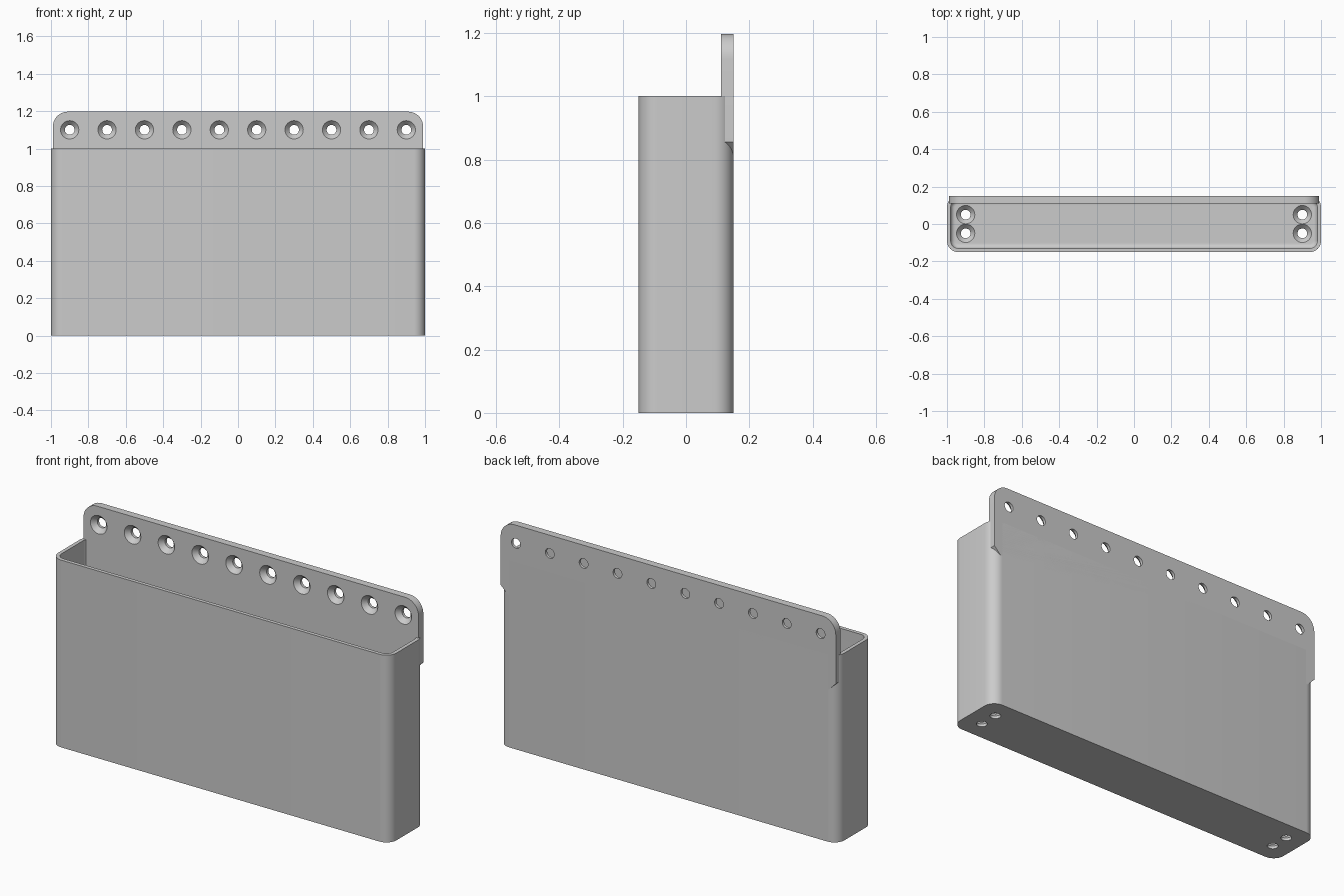
import bpy, bmesh, math
from mathutils import Matrix, Vector

cube = bpy.data.objects.get("Cube")
if cube:
    bpy.data.objects.remove(cube, do_unlink=True)

# Single grey material
grey = bpy.data.materials.new("plain grey")
grey.use_nodes = True
colour = (0.6, 0.6, 0.6, 1)
grey.diffuse_color = colour
grey.node_tree.nodes["Principled BSDF"].inputs["Base Color"].default_value = colour


def make_object(name, bm):
    bmesh.ops.recalc_face_normals(bm, faces=bm.faces)
    mesh = bpy.data.meshes.new(name)
    bm.to_mesh(mesh)
    bm.free()
    mesh.materials.append(grey)
    obj = bpy.data.objects.new(name, mesh)
    bpy.context.collection.objects.link(obj)
    return obj


def activate(obj):
    bpy.ops.object.select_all(action='DESELECT')
    obj.select_set(True)
    bpy.context.view_layer.objects.active = obj


def cut(obj, cutter):
    mod = obj.modifiers.new("cut", 'BOOLEAN')
    mod.operation = 'DIFFERENCE'
    mod.solver = 'EXACT'
    mod.object = cutter
    activate(obj)
    bpy.ops.object.modifier_apply(modifier=mod.name)
    bpy.data.objects.remove(cutter, do_unlink=True)


def rounded_box(name, half_x, half_y, low, high, radius, floor_radius=0):
    bm = bmesh.new()
    bmesh.ops.create_cube(bm, size=1)
    for v in bm.verts:
        v.co = (v.co.x * 2 * half_x, v.co.y * 2 * half_y, low if v.co.z < 0 else high)
    upright = [e for e in bm.edges if abs(e.verts[0].co.z - e.verts[1].co.z) > 0.1]
    bmesh.ops.bevel(bm, geom=upright, offset=radius, segments=10, profile=0.5, affect='EDGES')
    if floor_radius:
        rim = [e for e in bm.edges if all(abs(v.co.z - low) < 1e-4 for v in e.verts)]
        bmesh.ops.bevel(bm, geom=rim, offset=floor_radius, segments=6, profile=0.5, affect='EDGES')
    return make_object(name, bm)


def countersink_cutter(name, places, turn):
    # Revolved screw-hole shape, wide mouth at the origin, drilling along +z
    bm = bmesh.new()
    profile = [(0, -0.02), (0.049, -0.02), (0.049, 0), (0.026, 0.025), (0.026, 0.08), (0, 0.08)]
    for place in places:
        part = bmesh.new()
        verts = [part.verts.new((r, 0, z)) for r, z in profile]
        edges = [part.edges.new(pair) for pair in zip(verts, verts[1:])]
        bmesh.ops.spin(part, geom=verts + edges, cent=(0, 0, 0), axis=(0, 0, 1),
                       angle=math.tau, steps=32)
        bmesh.ops.remove_doubles(part, verts=part.verts, dist=1e-4)
        part.transform(Matrix.Translation(place) @ turn)
        mesh = bpy.data.meshes.new("hole")
        part.to_mesh(mesh)
        part.free()
        bm.from_mesh(mesh)
        bpy.data.meshes.remove(mesh)
    cutter = make_object(name, bm)
    cutter.hide_render = True
    return cutter


# Bin: open rounded box with a filleted floor and four screw holes
floor = 0.04
bin_body = rounded_box("bin_body", 1, 0.15, 0, 1, 0.06)
cavity = rounded_box("cavity_cutter", 0.98, 0.13, floor, 1.2, 0.04, 0.025)
cut(bin_body, cavity)
floor_places = [(x, y, floor) for x in (-0.9, 0.9) for y in (-0.05, 0.05)]
cut(bin_body, countersink_cutter("floor_hole_cutter", floor_places,
                                 Matrix.Rotation(math.pi, 4, 'X')))

# Mounting plate: rounded top corners, sloped lower edge
bm = bmesh.new()
half, top, low, radius, slope = 0.99, 1.197, 0.815, 0.08, 0.04
right = [(half - slope, low), (half, low + slope)]
for i in range(11):
    a = math.pi / 2 * i / 10
    right.append((half - radius + radius * math.cos(a), top - radius + radius * math.sin(a)))
outline = right + [(-x, z) for x, z in reversed(right)]
face = bm.faces.new([bm.verts.new((x, 0.15, z)) for x, z in outline])
grown = bmesh.ops.extrude_face_region(bm, geom=[face], use_keep_orig=True)
front = [g for g in grown["geom"] if isinstance(g, bmesh.types.BMVert)]
bmesh.ops.translate(bm, verts=front, vec=(0, -0.04, 0))
sliced = bmesh.ops.bisect_plane(bm, geom=bm.verts[:] + bm.edges[:] + bm.faces[:], dist=1e-5,
                                plane_co=(0, 0.15, low), plane_no=Vector((0, -1, -1)).normalized(),
                                clear_outer=True)
bmesh.ops.holes_fill(bm, edges=[e for e in bm.edges if e.is_boundary], sides=0)
plate = make_object("mounting_plate", bm)

# Row of ten screw holes
plate_places = [(-0.9 + 0.2 * i, 0.11, 1.1) for i in range(10)]
cut(plate, countersink_cutter("plate_hole_cutter", plate_places,
                              Matrix.Rotation(-math.pi / 2, 4, 'X')))

for obj in (bin_body, plate):
    activate(obj)
    bpy.ops.object.shade_smooth_by_angle(angle=math.radians(30))
